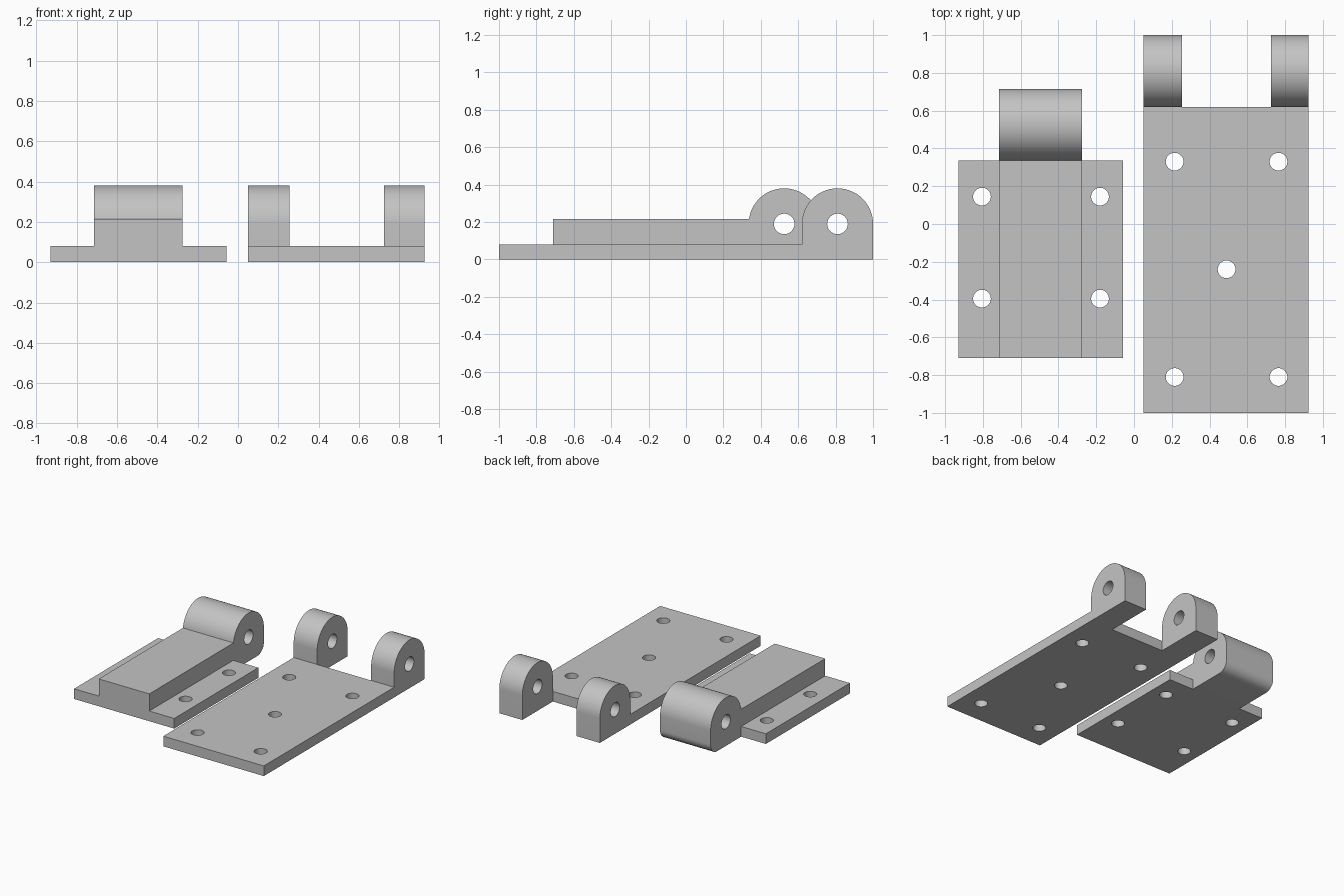
import bpy, bmesh, math
from mathutils import Vector

if "Cube" in bpy.data.objects:
    bpy.data.objects.remove(bpy.data.objects["Cube"], do_unlink=True)

grey = bpy.data.materials.new("plain grey")
grey.use_nodes = True
GREY = (0.55, 0.55, 0.55, 1)
grey.diffuse_color = GREY
grey.node_tree.nodes["Principled BSDF"].inputs["Base Color"].default_value = GREY

AXLE_Z = RADIUS = 0.19
PLATE = 0.08


def arc(cy, cz, r, start, end, steps):
    """Points on a circle in the side plane, angles in degrees."""
    angles = [math.radians(start + (end - start) * i / steps) for i in range(steps + 1)]
    return [(cy + r * math.cos(a), cz + r * math.sin(a)) for a in angles]


def extrude_side(name, profile, x0, x1):
    """Extrude a (y, z) profile along x."""
    bm = bmesh.new()
    face = bm.faces.new([bm.verts.new((x0, y, z)) for y, z in profile])
    out = bmesh.ops.extrude_face_region(bm, geom=[face])
    moved = [v for v in out["geom"] if isinstance(v, bmesh.types.BMVert)]
    bmesh.ops.translate(bm, verts=moved, vec=Vector((x1 - x0, 0, 0)))
    bmesh.ops.recalc_face_normals(bm, faces=bm.faces[:])
    mesh = bpy.data.meshes.new(name)
    bm.to_mesh(mesh)
    bm.free()
    mesh.materials.append(grey)
    obj = bpy.data.objects.new(name, mesh)
    bpy.context.collection.objects.link(obj)
    return obj


def rod(location, radius, length, along_x=False):
    bpy.ops.mesh.primitive_cylinder_add(
        vertices=32, radius=radius, depth=length, location=location,
        rotation=(0, math.pi / 2 if along_x else 0, 0))
    return bpy.context.object


def cut(obj, cutters):
    """Subtract each cutter, then tidy up and smooth the round faces."""
    bpy.ops.object.select_all(action="DESELECT")
    bpy.context.view_layer.objects.active = obj
    obj.select_set(True)
    for cutter in cutters:
        cutter.hide_render = True
        mod = obj.modifiers.new("cut", "BOOLEAN")
        mod.operation = "DIFFERENCE"
        mod.solver = "EXACT"
        mod.object = cutter
        bpy.ops.object.modifier_apply(modifier=mod.name)
        bpy.data.objects.remove(cutter, do_unlink=True)
    bpy.ops.object.shade_smooth_by_angle(angle=math.radians(30))


def screw_holes(spots):
    return [rod((x, y, 0), 0.047, 1) for x, y in spots]


# Long leaf: flat plate ending in a fork of two round-topped lugs
axle_y = 0.81
profile = [(-1, 0), (1, 0)] + arc(axle_y, AXLE_Z, RADIUS, 0, 180, 40)
profile += [(0.62, PLATE), (-1, PLATE)]
long_leaf = extrude_side("long_fork_leaf", profile, 0.05, 0.925)
gap = [(0.62, -0.2), (1.2, -0.2), (1.2, 0.6), (0.62, 0.6)]
cutters = [extrude_side("fork_gap", gap, 0.255, 0.725),
           rod((0.49, axle_y, AXLE_Z), 0.055, 2, along_x=True)]
cutters += screw_holes([(x, y) for x in (0.215, 0.765) for y in (0.33, -0.81)] + [(0.49, -0.24)])
cut(long_leaf, cutters)

# Short leaf: raised spine ending in a single wide knuckle
axle_y = 0.525
fillet = 0.08
profile = [(-0.71, 0)]
profile += arc(axle_y + RADIUS - fillet, fillet, fillet, -90, 0, 10)
profile += arc(axle_y, AXLE_Z, RADIUS, 0, 172, 40)
profile += [(-0.71, 0.215)]
short_leaf = extrude_side("short_knuckle_leaf", profile, -0.93, -0.058)

# Lower the two side flanges and clear the space beside the knuckle
clear = [(-1, PLATE), (0.335, PLATE), (0.335, -0.2), (1, -0.2), (1, 0.6), (-1, 0.6)]
cutters = [extrude_side("right_clearance", clear, -1.1, -0.715),
           extrude_side("left_clearance", clear, -0.275, 0.1),
           rod((-0.495, axle_y, AXLE_Z), 0.055, 2, along_x=True)]
cutters += screw_holes([(x, y) for x in (-0.805, -0.18) for y in (0.145, -0.395)])
cut(short_leaf, cutters)
